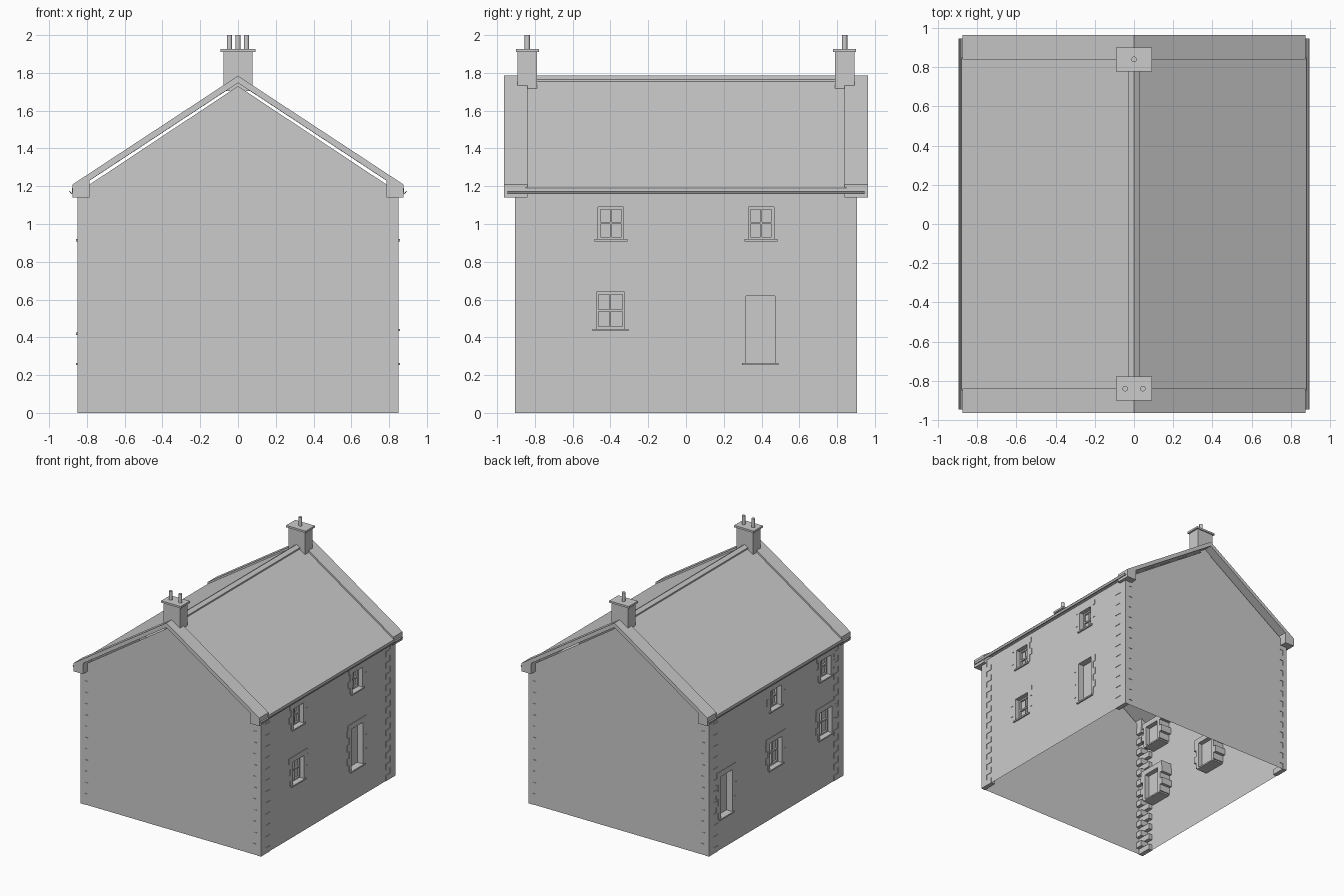
import bpy, bmesh, math

if bpy.data.objects.get("Cube"):
    bpy.data.objects.remove(bpy.data.objects["Cube"], do_unlink=True)

stone = bpy.data.materials.new("pale_grey_stone")
stone.use_nodes = True
GREY = (0.6, 0.6, 0.6, 1)
stone.diffuse_color = GREY
stone.node_tree.nodes["Principled BSDF"].inputs["Base Color"].default_value = GREY

WX, WY = 0.845, 0.9            # wall half width and half length
EAVE, GABLE = 1.17, 1.73       # wall heights
PROUD, DEPTH = 0.004, 0.1      # stone dressings: projection and inner depth


def finish(name, bm):
    mesh = bpy.data.meshes.new(name)
    bm.to_mesh(mesh)
    bm.free()
    mesh.materials.append(stone)
    ob = bpy.data.objects.new(name, mesh)
    bpy.context.scene.collection.objects.link(ob)
    return ob


def box(bm, xs, ys, zs):
    verts = bmesh.ops.create_cube(bm, size=1)["verts"]
    for v in verts:
        for i, span in enumerate((xs, ys, zs)):
            lo, hi = min(span), max(span)
            v.co[i] = (lo + hi) / 2 + v.co[i] * (hi - lo)


def prism(bm, profile, y0, y1):
    """Extrude an (x, z) profile along y."""
    face = bm.faces.new([bm.verts.new((x, y0, z)) for x, z in profile])
    geom = bmesh.ops.extrude_face_region(bm, geom=[face])["geom"]
    for v in geom:
        if isinstance(v, bmesh.types.BMVert):
            v.co.y = y1
    bmesh.ops.recalc_face_normals(bm, faces=bm.faces[:])


def chevron(half, top, thick, slope=0.657):
    drop = half * slope
    return [(-half, top - drop), (0, top), (half, top - drop),
            (half, top - drop - thick), (0, top - thick), (-half, top - drop - thick)]


# Openings per side: (kind, y0, y1, z0, z1)
OPENINGS = {
    1: [("window", -0.465, -0.33, 0.92, 1.09), ("window", 0.33, 0.465, 0.92, 1.09),
        ("window", -0.475, -0.325, 0.445, 0.64), ("door", 0.317, 0.47, 0.265, 0.62)],
    -1: [("window", -0.74, -0.6, 0.92, 1.09), ("window", -0.07, 0.07, 0.92, 1.09),
         ("window", -0.75, -0.59, 0.425, 0.65), ("window", -0.08, 0.08, 0.425, 0.65),
         ("door", 0.59, 0.745, 0.265, 0.62)],
}


def side_wall(name, s):
    """Sheet wall divided on the opening edges, with the openings left out."""
    bm = bmesh.new()
    holes = OPENINGS[s]
    ys = sorted({-WY, WY} | {y for h in holes for y in h[1:3]})
    zs = sorted({0, EAVE} | {z for h in holes for z in h[3:5]})
    for y0, y1 in zip(ys, ys[1:]):
        for z0, z1 in zip(zs, zs[1:]):
            cy, cz = (y0 + y1) / 2, (z0 + z1) / 2
            if any(h[1] < cy < h[2] and h[3] < cz < h[4] for h in holes):
                continue
            ring = [(y0, z0), (y1, z0), (y1, z1), (y0, z1)][::s]
            bm.faces.new([bm.verts.new((s * WX, y, z)) for y, z in ring])
    bmesh.ops.remove_doubles(bm, verts=bm.verts[:], dist=1e-5)
    finish(name, bm)


def dressings(name, s, y0, y1, z0, z1):
    """Jamb stones, lintel and sill round an opening."""
    bm = bmesh.new()
    xs = (s * (WX + PROUD), s * (WX - DEPTH))
    courses = round((z1 - z0) / 0.055)
    step = (z1 - z0) / courses
    for i in range(courses):
        w = 0.055 if i % 2 else 0.03
        span = (z0 + i * step, z0 + (i + 1) * step)
        box(bm, xs, (y0 - w, y0), span)
        box(bm, xs, (y1, y1 + w), span)
    box(bm, xs, (y0 - 0.05, y1 + 0.05), (z1, z1 + 0.045))
    box(bm, (s * (WX + 0.012), xs[1]), (y0 - 0.02, y1 + 0.02), (z0 - 0.012, z0))
    finish(name, bm)


def window(name, s, y0, y1, z0, z1):
    """Pane with a frame, one upright bar and a heavier meeting rail."""
    bm = bmesh.new()
    face, back = s * (WX - 0.035), s * (WX - 0.06)
    box(bm, (s * (WX - 0.05), back), (y0, y1), (z0, z1))
    t, cy, cz = 0.012, (y0 + y1) / 2, (z0 + z1) / 2
    for span in ((y0, y0 + t), (y1 - t, y1), (cy - 0.004, cy + 0.004)):
        box(bm, (face, back), span, (z0, z1))
    for span in ((z0, z0 + t), (z1 - t, z1), (cz - 0.006, cz + 0.006)):
        box(bm, (face, back), (y0, y1), span)
    finish(name, bm)


# Side walls and their openings
for s, side in ((1, "left"), (-1, "right")):
    side_wall(side + "_wall", s)
    for n, (kind, *rect) in enumerate(OPENINGS[s], 1):
        label = f"{side}_{kind}_{n}"
        dressings(label + "_surround", s, *rect)
        if kind == "window":
            window(label, s, *rect)
        else:
            bm = bmesh.new()
            box(bm, (s * (WX - 0.05), s * (WX - 0.07)), rect[:2], rect[2:])
            finish(label, bm)

# Gable walls
for s, side in ((-1, "front"), (1, "back")):
    bm = bmesh.new()
    outline = [(-WX, 0), (WX, 0), (WX, EAVE), (0, GABLE), (-WX, EAVE)][::-s]
    bm.faces.new([bm.verts.new((x, s * WY, z)) for x, z in outline])
    finish(side + "_gable_wall", bm)

# Corner stones in alternating courses
bm = bmesh.new()
courses = 24
step = 1.15 / courses
for sx in (-1, 1):
    for sy in (-1, 1):
        for i in range(courses):
            lx, ly = (0.065, 0.06) if i % 2 else (0.035, 0.12)
            box(bm, (sx * (WX + PROUD), sx * (WX - lx)),
                (sy * (WY + PROUD), sy * (WY - ly)), (i * step, (i + 1) * step))
finish("corner_stones", bm)

# Roof slopes and ridge
bm = bmesh.new()
prism(bm, chevron(0.88, 1.768, 0.022), -0.85, 0.85)
finish("roof_slopes", bm)
bm = bmesh.new()
prism(bm, chevron(0.03, 1.785, 0.012), -0.84, 0.84)
finish("ridge_cap", bm)

# Raised verges with their foot blocks
for s, side in ((-1, "front"), (1, "back")):
    bm = bmesh.new()
    prism(bm, chevron(0.875, 1.785, 0.038), s * 0.84, s * 0.963)
    finish(side + "_verge", bm)
    bm = bmesh.new()
    for sx in (-1, 1):
        foot = [(sx * 0.785, 1.14), (sx * 0.875, 1.14), (sx * 0.875, 1.185),
                (sx * 0.785, 1.235)]
        prism(bm, foot, s * 0.84, s * 0.963)
    finish(side + "_verge_feet", bm)

# Gutters
for s, side in ((1, "left"), (-1, "right")):
    bm = bmesh.new()
    channel = [(s * 0.872, 1.175), (s * 0.878, 1.16), (s * 0.885, 1.16), (s * 0.895, 1.175),
               (s * 0.891, 1.176), (s * 0.883, 1.165)]
    prism(bm, channel, -0.945, 0.945)
    finish(side + "_gutter", bm)

# Chimneys and pots
for s, side, pots in ((-1, "front", (-0.045, 0.045)), (1, "back", (0,))):
    cy = s * 0.84
    bm = bmesh.new()
    box(bm, (-0.077, 0.077), (cy - 0.052, cy + 0.052), (1.705, 1.91))
    box(bm, (-0.092, 0.092), (cy - 0.061, cy + 0.061), (1.91, 1.926))
    finish(side + "_chimney", bm)
    for n, px in enumerate(pots, 1):
        bpy.ops.mesh.primitive_cylinder_add(vertices=16, radius=0.014, depth=0.076,
                                            location=(px, cy, 1.962))
        pot = bpy.context.object
        pot.name = f"{side}_chimney_pot_{n}"
        pot.data.materials.append(stone)
        bpy.ops.object.shade_smooth_by_angle(angle=math.radians(40))
